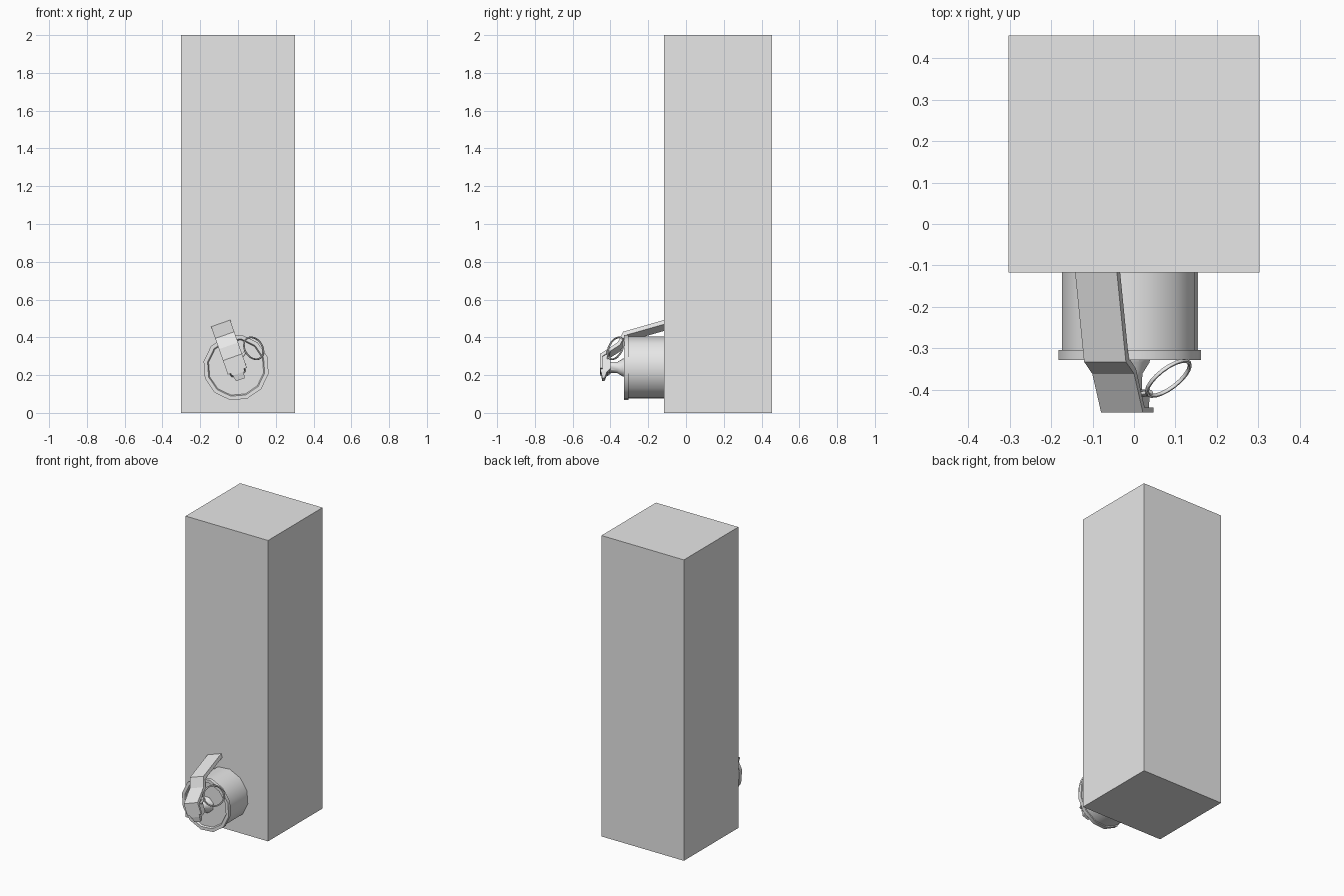
import bpy, bmesh, math
from mathutils import Matrix, Vector

if "Cube" in bpy.data.objects:
    bpy.data.objects.remove(bpy.data.objects["Cube"])

grey = bpy.data.materials.new("plain grey")
grey.diffuse_color = (0.8, 0.8, 0.8, 1)
grey.use_nodes = True
grey.node_tree.nodes["Principled BSDF"].inputs["Base Color"].default_value = grey.diffuse_color

# Canister frame: axis along y, rolled about that axis
FRAME = Matrix.Translation((-0.01, 0, 0.24)) @ Matrix.Rotation(math.radians(-19.3), 4, 'Y')


def make(name, bm, matrix=None, smooth=None):
    if matrix is not None:
        bm.transform(matrix)
    bmesh.ops.recalc_face_normals(bm, faces=bm.faces)
    me = bpy.data.meshes.new(name)
    bm.to_mesh(me)
    bm.free()
    me.materials.append(grey)
    ob = bpy.data.objects.new(name, me)
    bpy.context.collection.objects.link(ob)
    if smooth:
        bpy.ops.object.select_all(action='DESELECT')
        ob.select_set(True)
        bpy.context.view_layer.objects.active = ob
        bpy.ops.object.shade_smooth_by_angle(angle=math.radians(smooth))
    return ob


def lathe(name, profile, sides):
    """Turn (radius, y) points around the y axis and cap both ends."""
    bm = bmesh.new()
    rings = [[bm.verts.new((r * math.cos(2 * math.pi * i / sides), y,
                            r * math.sin(2 * math.pi * i / sides)))
              for i in range(sides)] for r, y in profile]
    for a, b in zip(rings, rings[1:]):
        for i in range(sides):
            j = (i + 1) % sides
            bm.faces.new((a[i], a[j], b[j], b[i]))
    bm.faces.new(rings[0])
    bm.faces.new(rings[-1])
    return make(name, bm, FRAME, 40)


def prism(name, outline, half, half_low=None):
    """Extrude a (y, z) outline sideways; lower points may be narrower."""
    bm = bmesh.new()
    low = min(z for _, z in outline)
    sides = []
    for s in (-1, 1):
        sides.append([bm.verts.new((s * (half_low if half_low and z < low + 0.01 else half), y, z))
                      for y, z in outline])
    n = len(outline)
    for i in range(n):
        j = (i + 1) % n
        bm.faces.new((sides[0][i], sides[0][j], sides[1][j], sides[1][i]))
    for side in sides:
        bm.faces.new(side)
    return make(name, bm, FRAME)


# Tall block
bm = bmesh.new()
bmesh.ops.create_cube(bm, size=1)
make("tall_block", bm, Matrix.Translation((0, 0.169, 1)) @ Matrix.Diagonal((0.606, 0.572, 2, 1)))

# Canister body with raised rim and recessed lid
lathe("canister", [(0.167, -0.06), (0.167, -0.305), (0.175, -0.305), (0.175, -0.329),
                   (0.154, -0.329), (0.148, -0.318), (0.05, -0.318)], 12)

# Fuse neck, flared where it meets the lid
lathe("fuse_neck", [(0.055, -0.315), (0.05, -0.335), (0.032, -0.362), (0.03, -0.42)], 8)

# Fuse head and the small catch below it
prism("fuse_head", [(-0.453, 0.055), (-0.40, 0.085), (-0.40, -0.02), (-0.415, -0.034), (-0.453, -0.034)],
      0.045, 0.036)
prism("catch", [(-0.45, -0.03), (-0.418, -0.03), (-0.43, -0.065), (-0.443, -0.068)], 0.032, 0.024)

# Bent safety lever
prism("lever", [(-0.09, 0.256), (-0.333, 0.182), (-0.362, 0.122), (-0.455, 0.058), (-0.455, -0.02),
                (-0.443, -0.02), (-0.443, 0.045), (-0.35, 0.108), (-0.322, 0.162), (-0.09, 0.232)], 0.0535)

# Pull ring
bm = bmesh.new()
R, r, N, K = 0.063, 0.005, 20, 6
rings = []
for i in range(N):
    a = 2 * math.pi * i / N
    rings.append([bm.verts.new(((R + r * math.cos(t)) * math.cos(a),
                                (R + r * math.cos(t)) * math.sin(a), r * math.sin(t)))
                  for t in (2 * math.pi * k / K for k in range(K))])
for i in range(N):
    a, b = rings[i], rings[(i + 1) % N]
    for k in range(K):
        m = (k + 1) % K
        bm.faces.new((a[k], b[k], b[m], a[m]))
turn = Vector((0.566, -0.738, 0.37)).to_track_quat('Z', 'Y').to_matrix().to_4x4()
make("pull_ring", bm, Matrix.Translation((0.083, -0.373, 0.342)) @ turn, 60)

# Pin joining the ring to the fuse head
bm = bmesh.new()
start, end = Vector((0.0, -0.415, 0.27)), Vector((0.04, -0.408, 0.325))
d = end - start
bmesh.ops.create_cone(bm, cap_ends=True, segments=6, radius1=0.008, radius2=0.008, depth=d.length)
make("pin", bm, Matrix.Translation((start + end) / 2) @ d.to_track_quat('Z', 'Y').to_matrix().to_4x4(), 60)
